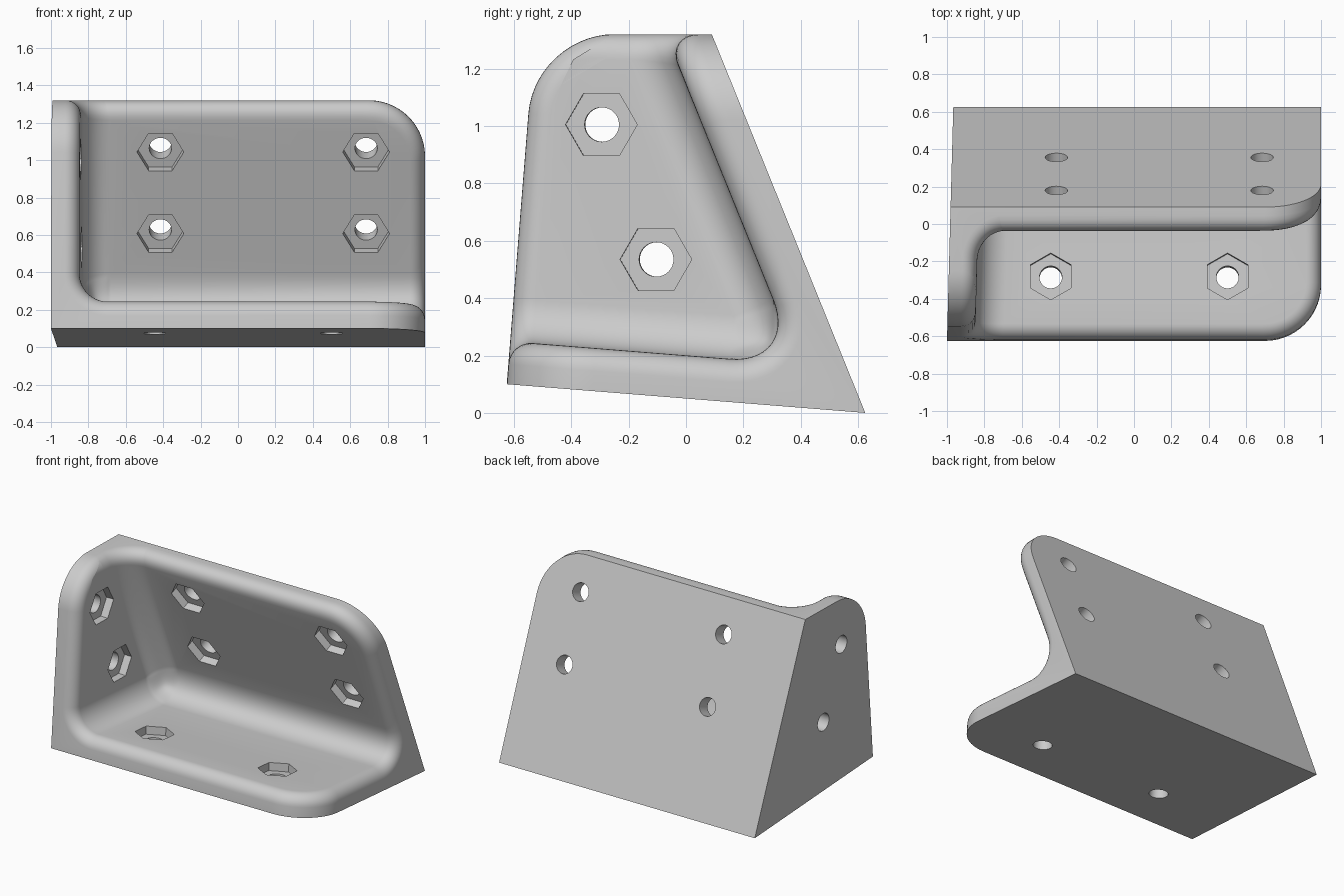
import bpy, bmesh, math
from mathutils import Vector, Matrix

cube = bpy.data.objects.get("Cube")
if cube:
    bpy.data.objects.remove(cube, do_unlink=True)

THICK, FILLET, CORNER, RIM = 0.15, 0.15, 0.30, 0.08
HEX_R, HEX_DEPTH, HOLE_R = 0.125, 0.055, 0.06

# Outer planes of the three plates as (point, inward normal)
front_low = Vector((-1, -0.625, 0.1))
back_low = Vector((1, 0.625, 0))
side_n = Vector((1, -0.027, 0)).normalized()
base_n = Vector((0, 0.08, 1)).normalized()
back_n = Vector((0, -1.32, -0.535)).normalized()
outer = [(front_low, side_n), (back_low, base_n), (back_low, back_n)]
inner = [(p + n * THICK, n) for p, n in outer]
# Rim planes: open end, top, and front
far = [(Vector((1, 0, 0)), Vector((1, 0, 0))),
       (Vector((0, 0, 1.32)), Vector((0, 0, 1))),
       (front_low, Vector((0, -1, 0.08)).normalized())]
LEVELS = {"o": outer, "i": inner, "f": far}


def meet(code):
    """Point where three planes cross, one letter each for side, base, back."""
    planes = [LEVELS[c][k] for k, c in enumerate(code)]
    rows = Matrix([n for _, n in planes])
    return rows.inverted() @ Vector([n.dot(p) for p, n in planes])


def turn(code, k):
    return code[-k:] + code[:-k] if k else code


def make_object(name, bm):
    mesh = bpy.data.meshes.new(name)
    bm.to_mesh(mesh)
    bm.free()
    obj = bpy.data.objects.new(name, mesh)
    bpy.context.collection.objects.link(obj)
    return obj


def apply(obj, mod):
    bpy.context.view_layer.objects.active = obj
    bpy.ops.object.modifier_apply(modifier=mod.name)


def round_edges(obj, radius_of, segments):
    """Round chosen edges to a true radius whatever their angle."""
    bm = bmesh.new()
    bm.from_mesh(obj.data)
    layers = bm.edges.layers.float
    weight = layers.get("bevel_weight_edge") or layers.new("bevel_weight_edge")
    bm.normal_update()
    for e in bm.edges:
        e[weight] = radius_of(e) * math.tan(e.calc_face_angle() / 2)
    bm.to_mesh(obj.data)
    bm.free()
    mod = obj.modifiers.new("round", "BEVEL")
    mod.limit_method = "WEIGHT"
    mod.offset_type = "OFFSET"
    mod.width = 1
    mod.segments = segments
    mod.use_clamp_overlap = False
    apply(obj, mod)


# Bracket body: three plates meeting in one corner
bm = bmesh.new()
verts = {}


def vert(code):
    if code not in verts:
        verts[code] = bm.verts.new(meet(code))
    return verts[code]


for k in range(3):
    for loop in (["ooo", "ofo", "off", "oof"], ["iii", "ifi", "iff", "iif"],
                 ["foo", "ffo", "ffi", "fii", "fif", "fof"]):
        bm.faces.new([vert(turn(c, k)) for c in loop])
bmesh.ops.recalc_face_normals(bm, faces=bm.faces)
bracket = make_object("corner_bracket", bm)

fillet_ends = [(meet("iii"), meet(turn("fii", k))) for k in range(3)]
corner_ends = [(meet(turn("off", k)), meet(turn("iff", k))) for k in range(3)]


def joins(edge, pairs):
    a, b = (v.co for v in edge.verts)
    return any(min((a - p).length + (b - q).length,
                   (a - q).length + (b - p).length) < 0.001 for p, q in pairs)


def main_radius(edge):
    if joins(edge, fillet_ends):
        return FILLET
    return CORNER if joins(edge, corner_ends) else 0


def rim_radius(edge):
    clear = all((v.co - p).dot(n) > 0.1 for v in edge.verts for p, n in outer)
    return RIM if clear and edge.calc_face_angle() > 0.8 else 0


round_edges(bracket, main_radius, 14)
round_edges(bracket, rim_radius, 8)

# Bolt sites: plate number and two known coordinates on its inner face
sites = [(1, (x, -0.28, None)) for x in (-0.445, 0.5)]
sites += [(2, (x, None, z)) for x in (-0.415, 0.685) for z in (0.607, 1.043)]
sites += [(0, (None, y, z)) for y, z in ((-0.295, 1.005), (-0.105, 0.535))]


def cut(name, sides, radius, low, high):
    """Cut a prism along the plate normal at every bolt site."""
    bm = bmesh.new()
    for k, spot in sites:
        p, n = inner[k]
        axis = spot.index(None)
        c = Vector([v or 0 for v in spot])
        c[axis] = n.dot(p - c) / n[axis]
        point = Vector((0, 1, 0)) if k < 2 else Vector((1, 0, 0))
        u = (point - n * point.dot(n)).normalized()
        frame = Matrix((u, n.cross(u), n)).transposed().to_4x4()
        place = Matrix.Translation(c + n * (low + high) / 2) @ frame
        # Corners of the prism point along u
        made = bmesh.ops.create_cone(bm, cap_ends=True, segments=sides,
                                     radius1=radius, radius2=radius,
                                     depth=high - low)["verts"]
        first = max(made, key=lambda v: v.co.x).co
        spin = Matrix.Rotation(-math.atan2(first.y, first.x), 4, "Z")
        bmesh.ops.transform(bm, matrix=place @ spin, verts=made)
    cutter = make_object(name, bm)
    cutter.hide_render = True
    mod = bracket.modifiers.new("cut", "BOOLEAN")
    mod.operation = "DIFFERENCE"
    mod.solver = "EXACT"
    mod.object = cutter
    apply(bracket, mod)
    bpy.data.objects.remove(cutter, do_unlink=True)


cut("nut_pockets", 6, HEX_R, -HEX_DEPTH, 0.03)
cut("bolt_holes", 32, HOLE_R, -THICK - 0.05, 0.03)

# Single grey material
grey = bpy.data.materials.new("plain_grey")
grey.use_nodes = True
colour = (0.6, 0.6, 0.6, 1)
grey.diffuse_color = colour
grey.node_tree.nodes["Principled BSDF"].inputs["Base Color"].default_value = colour
bracket.data.materials.clear()
bracket.data.materials.append(grey)

bpy.ops.object.select_all(action="DESELECT")
bracket.select_set(True)
bpy.context.view_layer.objects.active = bracket
bpy.ops.object.shade_smooth_by_angle(angle=math.radians(30))
